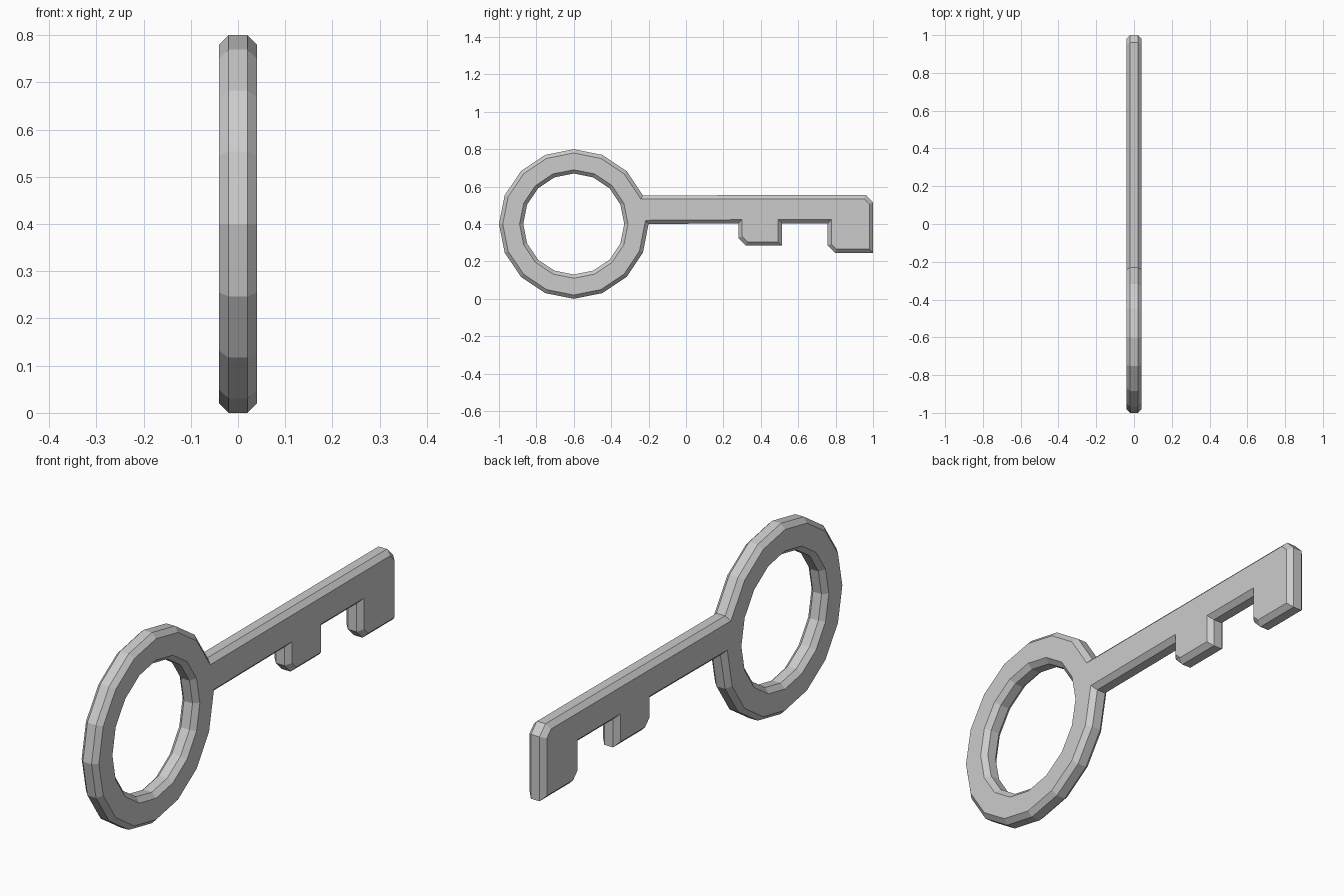
import bpy, bmesh, math
from mathutils import Vector

if "Cube" in bpy.data.objects:
    bpy.data.objects.remove(bpy.data.objects["Cube"])

BEVEL, HALF, SIDES = 0.02, 0.04, 16
CY, CZ = -0.6, 0.4


def ring(radius):
    # starts at the upper shaft joint, runs anticlockwise to the lower joint
    return [Vector((CY + radius * math.cos(math.tau * i / SIDES),
                    CZ + radius * math.sin(math.tau * i / SIDES)))
            for i in range(1, SIDES + 1)]


def inset(points, d):
    # mitred inset of an anticlockwise outline
    result = []
    for i, p in enumerate(points):
        a = (p - points[i - 1]).normalized()
        b = (points[(i + 1) % len(points)] - p).normalized()
        na, nb = Vector((-a.y, a.x)), Vector((-b.y, b.x))
        result.append(p + (na + nb) * d / (1 + na.dot(nb)))
    return result


# shaft with two teeth, from the lower joint round the tip to the upper joint
shaft = [(0.28, 0.403), (0.28, 0.325), (0.32, 0.285), (0.513, 0.285),
         (0.513, 0.403), (0.757, 0.403), (0.757, 0.285), (0.797, 0.245),
         (1.0, 0.245), (1.0, 0.515), (0.96, 0.555)]
outer = ring(0.4) + [Vector(p) for p in shaft]

bm = bmesh.new()


def loop(points, x):
    return [bm.verts.new((x, p.x, p.y)) for p in points]


def bridge(a, b):
    n = len(a)
    for i in range(n):
        j = (i + 1) % n
        bm.faces.new((a[i], a[j], b[j], b[i]))


# bevelled layers across the thickness
edge = HALF - BEVEL
outs = [loop(inset(outer, BEVEL), -HALF), loop(outer, -edge),
        loop(outer, edge), loop(inset(outer, BEVEL), HALF)]
ins = [loop(ring(0.29), -HALF), loop(ring(0.27), -edge),
       loop(ring(0.27), edge), loop(ring(0.29), HALF)]
for layers in (outs, ins):
    for a, b in zip(layers, layers[1:]):
        bridge(a, b)

# flat sides: ring band plus shaft
for o, n in ((outs[0], ins[0]), (outs[-1], ins[-1])):
    bridge(o[:SIDES], n)
    bm.faces.new(o[SIDES - 1:] + [o[0]])

bmesh.ops.recalc_face_normals(bm, faces=bm.faces)
mesh = bpy.data.meshes.new("key")
bm.to_mesh(mesh)
bm.free()
bpy.context.collection.objects.link(bpy.data.objects.new("key", mesh))
